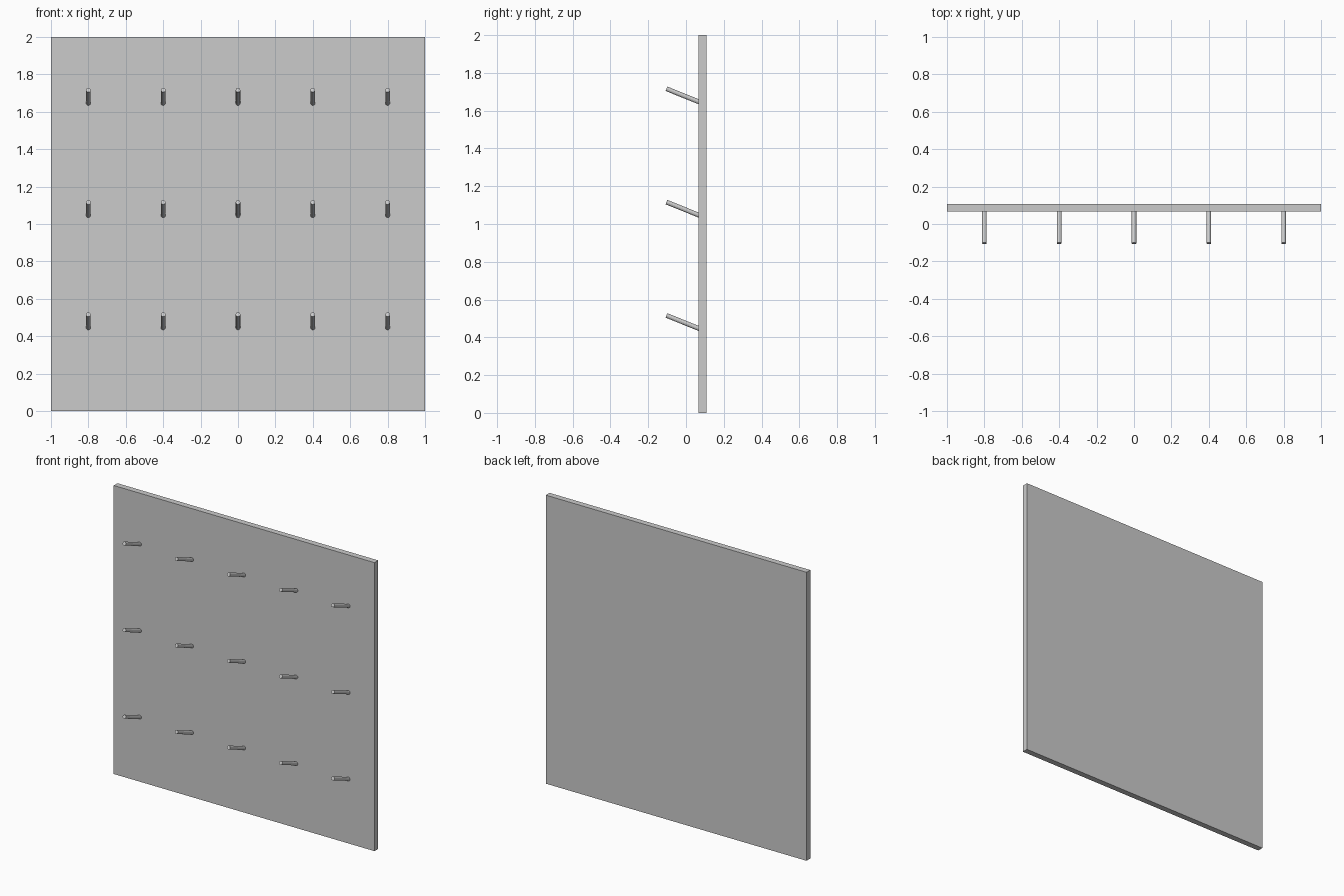
import bpy
from math import radians, sin, cos
from mathutils import Vector

if "Cube" in bpy.data.objects:
    bpy.data.objects.remove(bpy.data.objects["Cube"])

# Backing panel
Y_FRONT, Y_BACK = 0.067, 0.108
bpy.ops.mesh.primitive_cube_add(size=1, location=(0, (Y_FRONT + Y_BACK) / 2, 1))
panel = bpy.context.object
panel.name = "back_panel"
panel.scale = (2, Y_BACK - Y_FRONT, 2)
bpy.ops.object.transform_apply(location=False, rotation=False, scale=True)

# Pegs: round dowels tilted upward, roots sunk into the panel
TILT, LENGTH, RADIUS = radians(22), 0.2, 0.0125
axis = Vector((0, -cos(TILT), sin(TILT)))


def add_peg(name, x, z_tip):
    centre = Vector((x, -0.1035, z_tip)) - axis * LENGTH / 2
    bpy.ops.mesh.primitive_cylinder_add(vertices=12, radius=RADIUS, depth=LENGTH,
                                        location=centre,
                                        rotation=(radians(90) - TILT, 0, 0))
    bpy.context.object.name = name


# Three rows of five pegs
for row in range(3):
    for col in range(5):
        add_peg(f"peg_row{row + 1}_{col + 1}", -0.8 + 0.4 * col, 0.516 + 0.6 * row)
